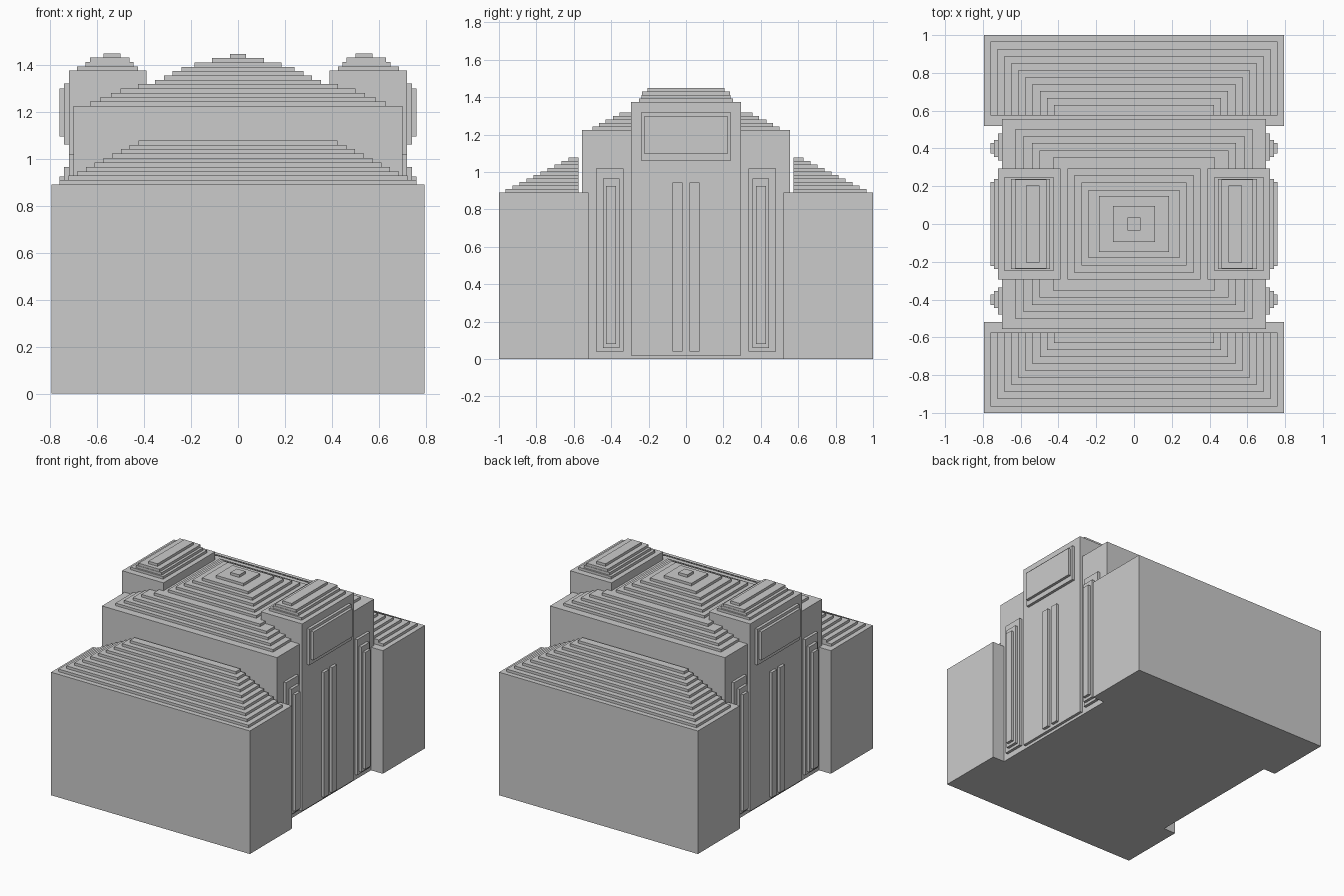
import bpy


def box(name, x0, x1, y0, y1, z0, z1):
    """Axis-aligned box from its limits."""
    x0, x1 = sorted((x0, x1))
    y0, y1 = sorted((y0, y1))
    bpy.ops.mesh.primitive_cube_add(
        size=1, location=((x0 + x1) / 2, (y0 + y1) / 2, (z0 + z1) / 2))
    ob = bpy.context.object
    ob.name = name
    ob.scale = (x1 - x0, y1 - y0, z1 - z0)
    return ob


STEP = 0.0185

# Central body and its stepped roof
box("central_body", -0.70, 0.70, -0.555, 0.555, 0, 1.225)
roof = [(.63, .50), (.585, .465), (.54, .43), (.50, .39), (.425, .355),
        (.353, .295), (.316, .26), (.278, .22), (.24, .18), (.185, .148),
        (.11, .095), (.035, .035)]
for i, (hx, hy) in enumerate(roof):
    z = 1.225 + i * STEP
    box("roof_step", -hx, hx, -hy, hy, z, z + STEP)

# Front and back wings with hipped stepped roofs
for s in (-1, 1):
    box("wing", -0.795, 0.795, s * 0.52, s * 1.0, 0, 0.89)
    for i in range(10):
        hx, y = 0.76 - i * 0.0373, 0.965 - i * 0.0373
        z = 0.89 + i * 0.0188
        box("wing_roof_step", -hx, hx, s * 0.575, s * y, z, z + 0.0188)

for s in (-1, 1):
    # Side tower with stepped cap
    box("tower", s * 0.39, s * 0.72, -0.295, 0.295, 0.02, 1.375)
    cap = [(.425, .685, .25), (.445, .65, .238), (.463, .63, .235),
           (.50, .573, .205)]
    for i, (a, b, hy) in enumerate(cap):
        z = 1.375 + i * STEP
        box("tower_cap_step", s * a, s * b, -hy, hy, z, z + STEP)
    # Raised sign panel
    box("panel_frame", s * 0.70, s * 0.74, -0.238, 0.238, 1.06, 1.32)
    box("panel_face", s * 0.70, s * 0.76, -0.222, 0.222, 1.095, 1.30)
    for t in (-1, 1):
        # Narrow ribs on the tower
        box("tower_rib", s * 0.70, s * 0.74, t * 0.018, t * 0.073, 0.04, 0.945)
        # Nested pilasters beside the tower
        box("pilaster_outer", s * 0.68, s * 0.72, t * 0.335, t * 0.48, 0.04, 1.02)
        box("pilaster_middle", s * 0.68, s * 0.74, t * 0.355, t * 0.445, 0.06, 0.965)
        box("pilaster_inner", s * 0.68, s * 0.76, t * 0.373, t * 0.428, 0.08, 0.925)
